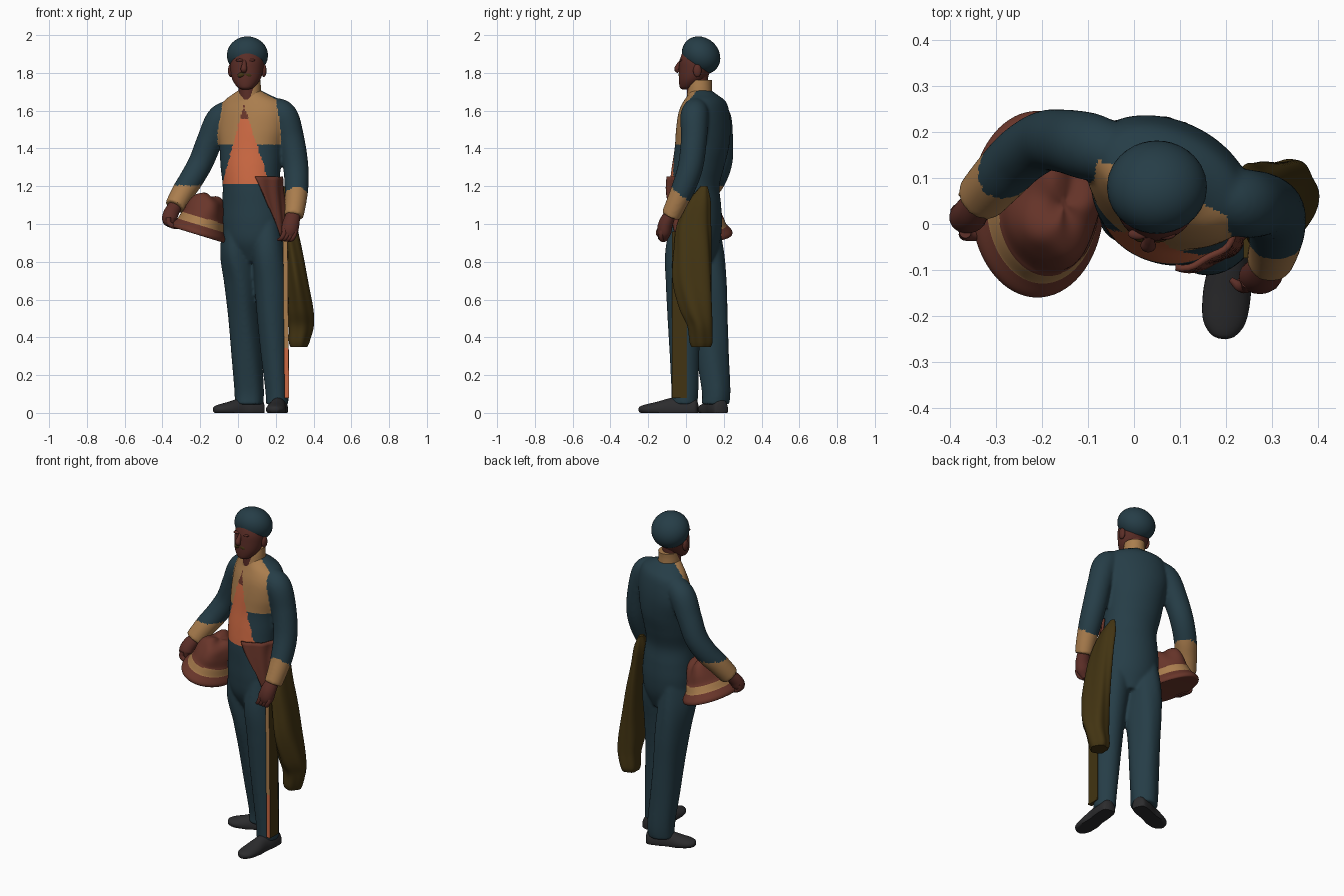
import bpy, bmesh, math
from mathutils import Vector, Matrix
from mathutils.bvhtree import BVHTree

if "Cube" in bpy.data.objects:
    bpy.data.objects.remove(bpy.data.objects["Cube"])

def mat(name, r, g, b):
    m = bpy.data.materials.new(name)
    m.diffuse_color = (r, g, b, 1)
    m.use_nodes = True
    m.node_tree.nodes["Principled BSDF"].inputs["Base Color"].default_value = m.diffuse_color
    return m

BLUE = mat("slate blue cloth", .019, .047, .063)
BEIGE = mat("tan facing", .40, .205, .075)
ORANGE = mat("orange vest", .60, .14, .055)
MAROON = mat("maroon cloth", .14, .036, .023)
SKIN = mat("dark skin", .105, .027, .02)
OLIVE = mat("olive cloth", .055, .034, .006)
BLACK = mat("black leather", .025, .025, .027)
UNIFORM = [BLUE, BEIGE, ORANGE, MAROON]


def spline(rows, n=8):
    """Catmull-Rom through rows of numbers."""
    out = []
    for i in range(len(rows) - 1):
        p = [rows[max(0, min(len(rows) - 1, i + k))] for k in (-1, 0, 1, 2)]
        for s in range(n):
            t = s / n
            out.append([.5 * (2 * b + (c - a) * t + (2 * a - 5 * b + 4 * c - d) * t * t
                              + (3 * b - a - 3 * c + d) * t ** 3) for a, b, c, d in zip(*p)])
    return out + [list(rows[-1])]


def build(name, rings, mats, rule=None, closed=True):
    """Skin a list of point rings; rule(centre, normal) gives the material index."""
    bm = bmesh.new()
    vs = [[bm.verts.new(p) for p in r] for r in rings]
    n = len(rings[0])
    for a, b in zip(vs, vs[1:]):
        for j in range(n if closed else n - 1):
            k = (j + 1) % n
            bm.faces.new((a[j], a[k], b[k], b[j]))
    if closed:
        bm.faces.new(vs[0])
        bm.faces.new(vs[-1])
    bmesh.ops.recalc_face_normals(bm, faces=bm.faces)
    bm.normal_update()
    for f in bm.faces:
        f.smooth = True
        if rule:
            f.material_index = rule(f.calc_center_median(), f.normal)
    me = bpy.data.meshes.new(name)
    bm.to_mesh(me)
    bm.free()
    for m in mats:
        me.materials.append(m)
    ob = bpy.data.objects.new(name, me)
    bpy.context.collection.objects.link(ob)
    return ob


def section(row, a, off=0, folds=0, amp=0):
    """Point on an upright elliptical section (x, y, z, rx, ry, turn in degrees)."""
    x, y, z, rx, ry, rot = row
    k = 1 + amp * math.sin(folds * a + 5 * z)
    lx, ly = (rx * k + off) * math.cos(a), (ry * k + off) * math.sin(a)
    c, s = math.cos(math.radians(rot)), math.sin(math.radians(rot))
    return Vector((x + lx * c - ly * s, y + lx * s + ly * c, z))


def loft(name, rows, mats, rule=None, n=48, steps=8, folds=0, amp=0):
    rings = [[section(r, 2 * math.pi * j / n, 0, folds, amp) for j in range(n)]
             for r in spline(rows, steps)]
    return build(name, rings, mats, rule)


def tube(name, rows, mats, rule=None, ref=(0, 1, 0), n=32, floor=None, steps=8):
    """Round limb through rows (x, y, z, side radius, other radius)."""
    rows = spline(rows, steps)
    rings = []
    for i, r in enumerate(rows):
        t = (Vector(rows[min(i + 1, len(rows) - 1)][:3]) - Vector(rows[max(i - 1, 0)][:3])).normalized()
        u = t.cross(Vector(ref)).normalized()
        w = u.cross(t)
        ring = []
        for j in range(n):
            a = 2 * math.pi * j / n
            p = Vector(r[:3]) + u * r[3] * math.cos(a) + w * r[4] * math.sin(a)
            if floor is not None:
                p.z = max(p.z, floor)
            ring.append(p)
        rings.append(ring)
    return build(name, rings, mats, rule)


def ball(name, loc, size, m, rot=(0, 0, 0)):
    bpy.ops.mesh.primitive_uv_sphere_add(segments=32, ring_count=20, location=loc, rotation=rot)
    ob = bpy.context.object
    ob.name = name
    ob.scale = size
    ob.data.materials.append(m)
    return ob


def fuse(name, parts, voxel=.008):
    """Merge overlapping parts into one smooth skin, keeping the nearest part's colour."""
    bm = bmesh.new()
    for ob in parts:
        bm.from_mesh(ob.data)
        bpy.data.objects.remove(ob)
    bm.faces.ensure_lookup_table()
    index = [f.material_index for f in bm.faces]
    tree = BVHTree.FromBMesh(bm)
    me = bpy.data.meshes.new(name)
    bm.to_mesh(me)
    bm.free()
    ob = bpy.data.objects.new(name, me)
    bpy.context.collection.objects.link(ob)
    mod = ob.modifiers.new("fuse", 'REMESH')
    mod.mode, mod.voxel_size = 'VOXEL', voxel
    mod = ob.modifiers.new("soften", 'SMOOTH')
    mod.factor, mod.iterations = .5, 8
    ob.data = bpy.data.meshes.new_from_object(ob.evaluated_get(bpy.context.evaluated_depsgraph_get()))
    ob.modifiers.clear()
    ob.data.materials.clear()
    for m in UNIFORM:
        ob.data.materials.append(m)
    for f in ob.data.polygons:
        f.material_index = index[tree.find_nearest(f.center)[2]]


# jacket, vest and hips: one turned body
FRONT = Vector((-.4, -.92, 0))
TORSO = [(.06, .075, 1.71, .055, .055, 0), (.067, .088, 1.685, .10, .075, -15),
         (.078, .098, 1.65, .16, .10, -23), (.08, .095, 1.59, .187, .12, -25),
         (.075, .092, 1.5, .19, .133, -25), (.07, .083, 1.4, .172, .138, -22),
         (.067, .063, 1.3, .162, .135, -20), (.07, .045, 1.2, .153, .13, -18),
         (.075, .048, 1.1, .162, .135, -18), (.078, .05, 1.0, .168, .137, -18),
         (.08, .05, .9, .155, .125, -18), (.085, .055, .8, .08, .08, -18)]

def torso_rule(c, n):
    h = 1.63 - c.z
    if n.y < 0 and 0 < h < .42 and abs(c.x - .03 - h * .03) < h * .3:
        return 2 if h > .07 else 3
    if c.z > 1.42 and -.125 < c.x < .225 and (c - Vector((.075, .09, 0))).dot(FRONT) > .015:
        return 1
    return 0

body = [loft("torso", TORSO, UNIFORM, torso_rule, n=144, steps=10)]

# trouser legs
body.append(loft("rear_leg", [(-.0, .07, 1.02, .075, .10, -10), (-.0, .08, .85, .092, .122, -10),
     (.018, .1, .68, .09, .118, 0), (.03, .12, .5, .082, .102, 0), (.045, .14, .3, .081, .087, 0),
     (.058, .158, .12, .078, .076, 0), (.058, .155, .045, .075, .073, 0)], [BLUE], folds=5, amp=.02))
body.append(loft("front_leg", [(.16, .02, 1.02, .07, .10, -10), (.165, .005, .85, .087, .118, -10),
     (.175, -.005, .68, .087, .102, 0), (.183, -.01, .5, .081, .087, 0), (.195, -.008, .3, .072, .077, 0),
     (.206, -.006, .12, .061, .071, 0), (.207, -.008, .045, .059, .068, 0)], [BLUE], folds=4, amp=.015))

# sleeves with tan cuffs
def limb(name, pts, rule):
    return tube(name, [(x, y, z, r, r) for x, y, z, r in pts], [BLUE, BEIGE], rule, n=64, steps=10)

body.append(limb("sleeve", [(-.03, .15, 1.6, .06), (-.095, .168, 1.555, .073), (-.15, .18, 1.44, .069),
     (-.195, .18, 1.33, .066), (-.245, .15, 1.24, .064), (-.29, .105, 1.17, .061), (-.335, .055, 1.09, .055)],
     lambda c, n: int(c.z < 1.205)))
body.append(limb("sleeve", [(.17, .06, 1.61, .06), (.24, .045, 1.575, .074), (.282, .042, 1.45, .069),
     (.305, .025, 1.31, .067), (.31, -.01, 1.2, .063), (.305, -.05, 1.11, .056), (.295, -.082, 1.04, .051)],
     lambda c, n: int(c.z < 1.21 - .8 * (c.y + .1))))
fuse("jacket_and_trousers", body)

# maroon jacket flap folded over the hip
dense = spline(TORSO, 10)
flap = []
for i in range(17):
    t = i / 16
    row = min(dense, key=lambda r: abs(r[2] - 1.25 + .31 * t))
    a0, a1 = math.radians(-66 + 45 * t), math.radians(8)
    flap.append([section(row, a0 + (a1 - a0) * j / 16, .012 + .004 * math.sin(j * .8 + i * .4))
                 for j in range(17)])
ob = build("jacket_flap", flap, [MAROON], closed=False)
sol = ob.modifiers.new("thickness", 'SOLIDIFY')
sol.thickness = .014
sol.offset = 0

# flat strap hanging down the outer leg: tan and orange front edge, olive side
strap = []
for i in range(41):
    t = i / 40
    x, z = .25 + .008 * t, .96 - .88 * t
    strap.append([Vector((x + dx, y, z)) for dx, y in ((-.012, -.074), (.012, -.074), (.013, .005), (-.012, .005))])
build("hanging_strap", strap, [BEIGE, ORANGE, OLIVE],
      lambda c, n: 2 if n.y > -.5 else int(c.z < .35))

# shoes
def shoe(name, heel, toe):
    h, t = Vector(heel), Vector(toe)
    shape = [(0, .015, .025), (.05, .04, .055), (.25, .047, .065), (.45, .045, .062),
             (.68, .052, .042), (.87, .047, .028), (.97, .028, .018), (1, .008, .008)]
    tube(name, [(*h.lerp(t, k), .018, w, v) for k, w, v in shape], [BLACK], ref=(0, 0, 1), floor=0)

shoe("rear_shoe", (.135, .19), (-.13, .09))
shoe("front_shoe", (.225, .065), (.192, -.25))

# hands with curled fingers
def hand(name, pts, fingers, step):
    tube(name, [(x, y, z, r, r * .85) for x, y, z, r in pts], [SKIN], n=24)
    for i in range(4):
        d = Vector(step) * i
        tube(name + "_finger", [(*(Vector(p) + d), r, r) for p, r in zip(fingers, (.013, .014, .012, .006))],
             [SKIN], n=12, ref=(.3, .9, .2), steps=4)

hand("hand_hat_side", [(-.33, .06, 1.1, .035), (-.355, .025, 1.055, .04), (-.362, .01, 1.02, .038), (-.35, .0, .99, .015)],
     [(-.385, .03, 1.04), (-.383, .025, 1.01), (-.35, .025, .99), (-.32, .03, .99)], (.006, -.016, -.002))
hand("hand_cloak_side", [(.295, -.08, 1.06, .036), (.28, -.108, 1.0, .045), (.27, -.115, .95, .042), (.262, -.112, .91, .015)],
     [(.3, -.12, .985), (.3, -.13, .95), (.285, -.13, .92), (.265, -.115, .91)], (-.018, -.002, .002))

# draped cloak
loft("draped_cloak", [(.235, .095, 1.2, .012, .018, 0), (.25, .07, 1.12, .035, .058, 0),
     (.27, .042, 1.0, .042, .088, 0), (.292, .037, .86, .05, .098, 0), (.312, .036, .7, .058, .102, 0),
     (.328, .055, .55, .068, .085, 0), (.333, .075, .46, .065, .065, 0),
     (.322, .08, .38, .055, .06, 0), (.32, .08, .35, .045, .05, 0)], [OLIVE], n=72, folds=5, amp=.06)

# hat carried under the arm: tilted brim, tan band, creased crown
tilt = Matrix.Translation((-.21, .043, .955)) @ Matrix.Rotation(math.radians(17), 4, 'Y')
profile = [(.9, -.012), (.98, -.012), (1, 0), (.97, .014), (.87, .035), (.835, .045), (.77, .08),
           (.73, .095), (.66, .14), (.52, .185), (.3, .205), (.05, .2)]
rings = []
for r, h in spline(profile, 4):
    k = max(0, h - .08)
    rings.append([tilt @ Vector((.15 * r * (1 + k * math.sin(4 * a)) * math.cos(a),
                                 .203 * r * (1 + k * math.sin(4 * a)) * math.sin(a),
                                 h + k * r * .2 * math.cos(3 * a)))
                  for a in (2 * math.pi * j / 72 for j in range(72))])
inv = tilt.inverted()
build("carried_hat", rings, [MAROON, BEIGE], lambda c, n: int(.04 < (inv @ c).z < .082))

# neck and standing collar
loft("neck", [(.055, .06, 1.66, .05, .055, 0), (.052, .06, 1.74, .05, .055, 0), (.05, .06, 1.8, .055, .06, 0)], [SKIN])
loft("collar", [(.064, .08, 1.655, .085, .075, 0), (.062, .074, 1.69, .064, .066, 0),
     (.062, .075, 1.73, .059, .062, 0), (.062, .08, 1.762, .057, .059, 0)], [BEIGE])

# head
loft("head", [(.04, .0, 1.712, .018, .02, 0), (.041, .01, 1.725, .045, .043, 0),
     (.044, .032, 1.765, .074, .07, 0), (.047, .05, 1.82, .087, .087, 0),
     (.05, .058, 1.87, .086, .09, 0), (.05, .068, 1.92, .07, .08, 0), (.05, .075, 1.95, .05, .05, 0)], [SKIN])
tube("nose", [(.035, -.02, 1.865, .01, .01), (.033, -.036, 1.845, .012, .012),
     (.031, -.047, 1.82, .017, .015), (.031, -.036, 1.806, .012, .01)], [SKIN], n=16)
ball("chin", (.039, -.013, 1.738), (.03, .022, .02), SKIN)
for s in (-1, 1):
    ball("ear", (.049 + s * .088, .06, 1.812), (.014, .022, .034), SKIN)
    ball("brow", (.039 + s * .03, -.022, 1.867), (.022, .012, .008), SKIN)
    ball("moustache_half", (.036 + s * .016, -.026, 1.79), (.024, .014, .014), OLIVE, (0, s * .3, 0))

# beret
ball("beret", (.05, .08, 1.893), (.109, .108, .093), BLUE, (math.radians(-42), 0, 0))

# smooth shading with crisp rims
bpy.ops.object.select_all(action='SELECT')
bpy.context.view_layer.objects.active = bpy.data.objects["beret"]
bpy.ops.object.shade_smooth_by_angle(angle=math.radians(50))
